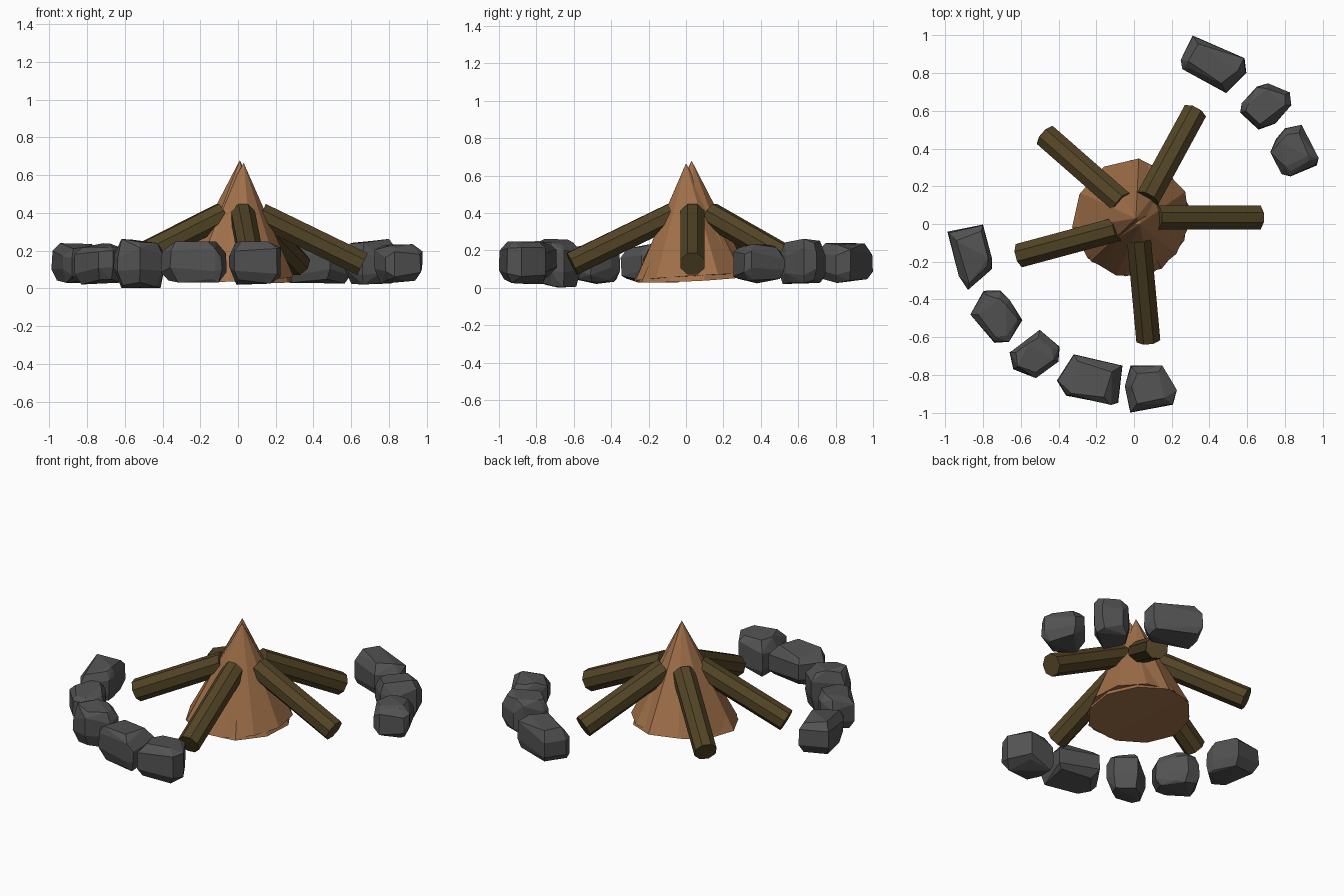
import bpy, bmesh, math, random
from mathutils import Vector, Matrix

if "Cube" in bpy.data.objects:
    bpy.data.objects.remove(bpy.data.objects["Cube"])

random.seed(4)


def material(name, rgb):
    m = bpy.data.materials.new(name)
    m.diffuse_color = (*rgb, 1)
    m.use_nodes = True
    m.node_tree.nodes["Principled BSDF"].inputs["Base Color"].default_value = m.diffuse_color
    return m


BARK = material("dark bark", (0.085, 0.058, 0.019))
WOOD = material("light brown wood", (0.36, 0.165, 0.068))
STONE = material("grey stone", (0.085, 0.085, 0.086))


def finish(name, bm, mat):
    bmesh.ops.recalc_face_normals(bm, faces=bm.faces)
    mesh = bpy.data.meshes.new(name)
    bm.to_mesh(mesh)
    bm.free()
    mesh.materials.append(mat)
    bpy.context.collection.objects.link(bpy.data.objects.new(name, mesh))


def cone(name, apex, base, radius, sides, turn, tilt):
    """Flat-sided kindling cone with a slightly tilted, uneven rim."""
    bm = bmesh.new()
    rim = []
    for i in range(sides):
        a = turn + math.tau * i / sides
        r = radius * random.uniform(0.95, 1.03)
        x, y = r * math.cos(a), r * math.sin(a)
        rim.append(bm.verts.new((base[0] + x, base[1] + y,
                                 base[2] + tilt[0] * x + tilt[1] * y)))
    top = bm.verts.new(apex)
    for i in range(sides):
        bm.faces.new((rim[i], rim[(i + 1) % sides], top))
    bm.faces.new(rim[::-1])
    finish(name, bm, WOOD)


def log(name, start, end, radius=0.069):
    """Octagonal log between two points, with a flat facet on top."""
    start, end = Vector(start), Vector(end)
    axis = end - start
    bm = bmesh.new()
    bmesh.ops.create_cone(bm, cap_ends=True, segments=8, radius1=radius,
                          radius2=radius, depth=axis.length)
    z = axis.normalized()
    x = Vector((0, 0, 1)).cross(z).normalized()
    frame = Matrix((x, z.cross(x), z)).transposed().to_4x4()
    spin = Matrix.Rotation(math.pi / 8, 4, 'Z')
    bm.transform(Matrix.Translation((start + end) / 2) @ frame @ spin)
    finish(name, bm, BARK)


def rock(name, z0, z1, outline):
    """Chipped boulder: hull of four stacked rings that follow its outline."""
    pts = [Vector(p) for p in outline]
    mid = sum(pts, Vector((0, 0))) / len(pts)
    bm = bmesh.new()
    for level, scale, wobble in ((0, 0.78, 0.1), (0.3, 0.98, 0.02),
                                 (0.72, 0.97, 0.03), (1, 0.70, 0.1)):
        for p in pts:
            q = mid + (p - mid) * (scale + random.uniform(-wobble, wobble))
            h = level + random.uniform(-0.12, 0.12)
            if level in (0, 1):
                h = abs(level - random.uniform(0, 0.14))
            bm.verts.new((q.x, q.y, z0 + (z1 - z0) * h))
    hull = bmesh.ops.convex_hull(bm, input=bm.verts)
    loose = {g for g in hull["geom_interior"] + hull["geom_unused"]
             if isinstance(g, bmesh.types.BMVert)}
    bmesh.ops.delete(bm, geom=list(loose), context='VERTS')
    # Merge nearly flat triangles into larger facets
    bmesh.ops.dissolve_limit(bm, angle_limit=math.radians(9),
                             verts=bm.verts, edges=bm.edges)
    finish(name, bm, STONE)


# Kindling: two interlocking cones
cone("kindling_cone_a", (0.01, 0.03, 0.68), (-0.01, 0.04, 0.05), 0.315, 10, 0.2, (-0.05, 0.05))
cone("kindling_cone_b", (0.03, 0.0, 0.665), (-0.01, 0.035, 0.055), 0.315, 11, 0.45, (0.03, 0.06))

# Logs leaning on the kindling
LOGS = [((-0.06, 0.11), (-0.465, 0.465)),
        ((0.07, 0.13), (0.32, 0.59)),
        ((0.12, 0.035), (0.66, 0.035)),
        ((0.025, -0.07), (0.075, -0.61)),
        ((-0.08, -0.025), (-0.60, -0.165))]
for i, (a, b) in enumerate(LOGS):
    log(f"log_{i + 1}", (*a, 0.39), (*b, 0.128))

# Broken ring of rocks: bottom, top, footprint
rock("rock_back", 0.02, 0.24, [(0.31, 1.0), (0.59, 0.88), (0.60, 0.80),
     (0.49, 0.69), (0.25, 0.82), (0.245, 0.87)])
rock("rock_back_right", 0.02, 0.265, [(0.71, 0.75), (0.83, 0.70), (0.835, 0.63),
     (0.75, 0.53), (0.66, 0.50), (0.56, 0.59), (0.57, 0.64), (0.65, 0.73)])
rock("rock_right", 0.02, 0.24, [(0.80, 0.51), (0.89, 0.53), (0.98, 0.35),
     (0.97, 0.31), (0.83, 0.25), (0.78, 0.26), (0.72, 0.38), (0.75, 0.45)])
rock("rock_left", 0.02, 0.24, [(-0.99, -0.04), (-0.80, 0.0), (-0.75, -0.18),
     (-0.75, -0.24), (-0.88, -0.35), (-0.93, -0.28)])
rock("rock_left_lower", 0.02, 0.24, [(-0.80, -0.35), (-0.71, -0.35), (-0.66, -0.40),
     (-0.59, -0.51), (-0.66, -0.63), (-0.74, -0.63), (-0.87, -0.48)])
rock("rock_front_left", 0.0, 0.265, [(-0.50, -0.56), (-0.39, -0.65), (-0.40, -0.73),
     (-0.52, -0.82), (-0.64, -0.77), (-0.66, -0.68), (-0.57, -0.61)])
rock("rock_front", 0.03, 0.25, [(-0.32, -0.69), (-0.06, -0.75), (-0.08, -0.95),
     (-0.12, -0.96), (-0.36, -0.91), (-0.41, -0.83)])
rock("rock_front_right", 0.015, 0.255, [(-0.02, -0.75), (0.15, -0.75), (0.23, -0.88),
     (0.21, -0.96), (-0.02, -1.0), (-0.05, -0.86)])
